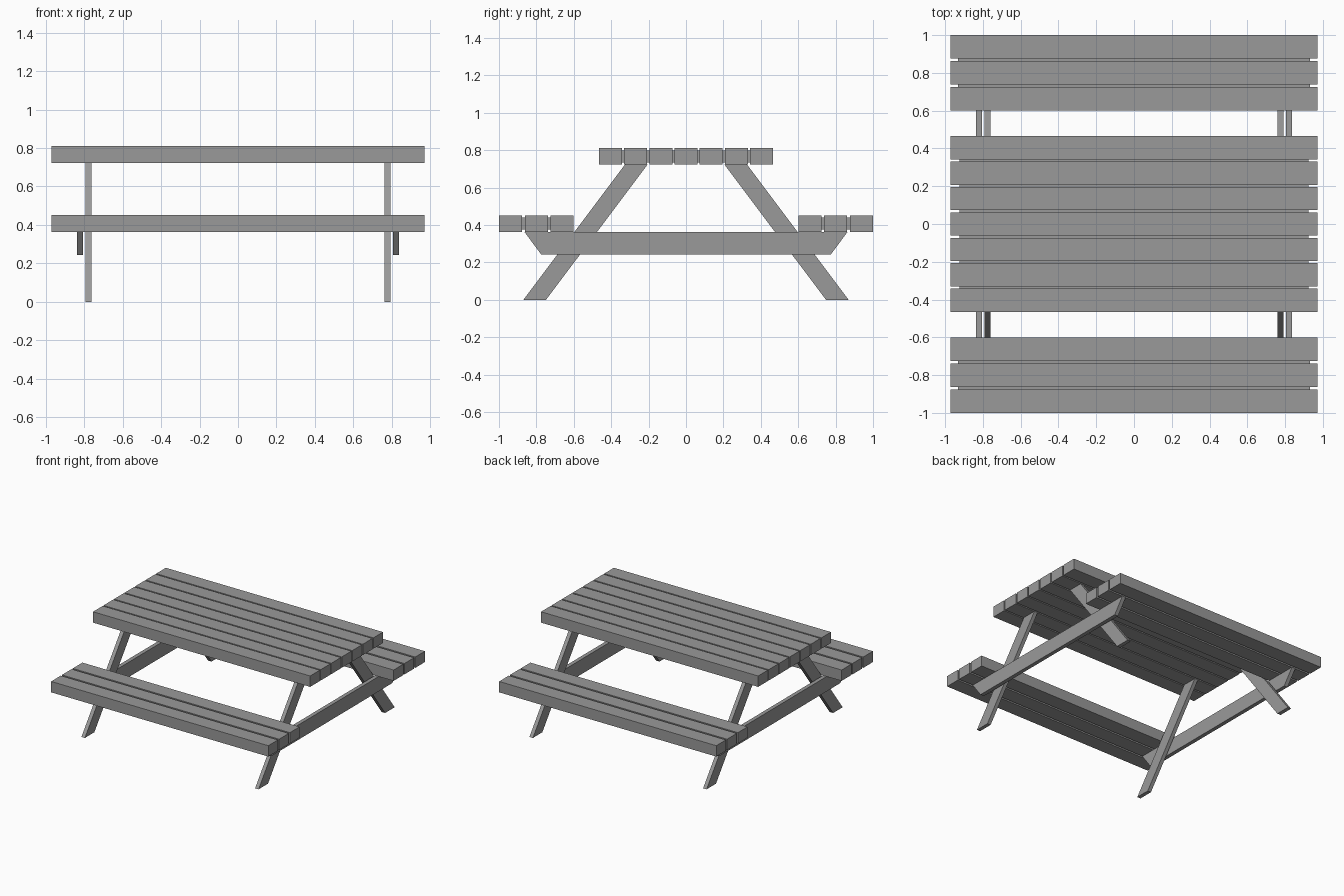
import bpy, bmesh

if "Cube" in bpy.data.objects:
    bpy.data.objects.remove(bpy.data.objects["Cube"])

# Dark grey used on every part
grey = bpy.data.materials.new("dark_grey")
grey.diffuse_color = (0.32, 0.32, 0.32, 1)
grey.use_nodes = True
grey.node_tree.nodes["Principled BSDF"].inputs["Base Color"].default_value = grey.diffuse_color


def prism(name, profile, x0, x1):
    """Extrude a (y, z) outline from x0 to x1."""
    bm = bmesh.new()
    face = bm.faces.new([bm.verts.new((x0, y, z)) for y, z in profile])
    ext = bmesh.ops.extrude_face_region(bm, geom=[face])
    verts = [v for v in ext["geom"] if isinstance(v, bmesh.types.BMVert)]
    bmesh.ops.translate(bm, verts=verts, vec=(x1 - x0, 0, 0))
    bmesh.ops.recalc_face_normals(bm, faces=bm.faces)
    mesh = bpy.data.meshes.new(name)
    bm.to_mesh(mesh)
    bm.free()
    mesh.materials.append(grey)
    obj = bpy.data.objects.new(name, mesh)
    bpy.context.collection.objects.link(obj)
    return obj


def box(name, half_x, y0, y1, z0, z1):
    return prism(name, [(y0, z0), (y1, z0), (y1, z1), (y0, z1)], -half_x, half_x)


def plank_row(name, y0, y1, z0, z1, count, strip_half_x):
    """Planks side by side with recessed strips filling the gaps."""
    width = 0.123
    pitch = (y1 - y0 - width) / (count - 1)
    for i in range(count):
        y = y0 + i * pitch
        box(f"{name}_plank", 0.971, y, y + width, z0, z1)
        if i < count - 1:
            box(f"{name}_gap_strip", strip_half_x, y + width, y + pitch,
                z0 + 0.012, z1 - 0.012)


# Table top and the two bench seats
plank_row("table_top", -0.465, 0.465, 0.722, 0.81, 7, 0.923)
plank_row("front_seat", -1.0, -0.601, 0.363, 0.451, 3, 0.933)
plank_row("back_seat", 0.601, 1.0, 0.363, 0.451, 3, 0.933)

# Splayed legs and seat support beams at both ends
for sx, side in ((-1, "left"), (1, "right")):
    for sy, end in ((-1, "front"), (1, "back")):
        leg = [(-0.869, 0), (-0.748, 0), (-0.206, 0.722), (-0.327, 0.722)]
        prism(f"{end}_{side}_leg", [(-sy * y, z) for y, z in leg],
              sx * 0.761, sx * 0.792)
    prism(f"{side}_seat_beam",
          [(-0.775, 0.243), (0.775, 0.243), (0.864, 0.363), (-0.864, 0.363)],
          sx * 0.805, sx * 0.837)
